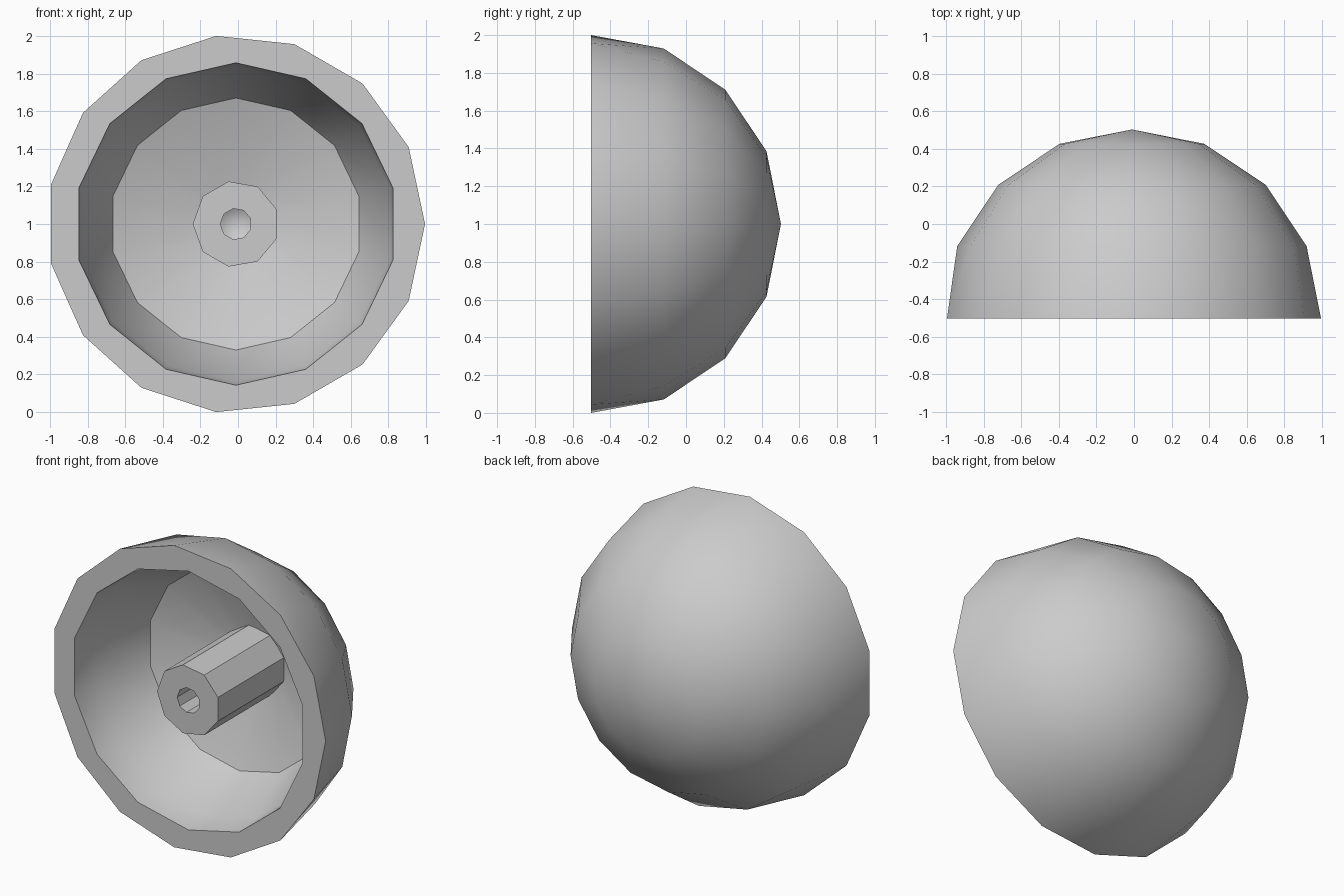
import bpy, bmesh
from math import sin, cos, pi, radians, atan2, tau

if "Cube" in bpy.data.objects:
    bpy.data.objects.remove(bpy.data.objects["Cube"], do_unlink=True)

CX, CZ = -0.011, 1.0       # axis of the dome, running along y
R_OUT, R_IN = 1.0055, 0.857
FRONT = -R_OUT / 2

grey = bpy.data.materials.new("grey")
grey.use_nodes = True
grey.diffuse_color = (0.6, 0.6, 0.6, 1)
grey.node_tree.nodes["Principled BSDF"].inputs["Base Color"].default_value = (0.6, 0.6, 0.6, 1)


def ring(bm, radius, depth, sides, phase=0.0):
    """Loop of vertices around the axis at a depth behind the front plane."""
    if radius == 0:
        return [(0.0, bm.verts.new((CX, FRONT + depth, CZ)))]
    angles = [phase + tau * i / sides for i in range(sides)]
    return [(a, bm.verts.new((CX + radius * cos(a), FRONT + depth, CZ + radius * sin(a))))
            for a in angles]


def stitch(bm, a, b):
    """Join two loops, whose side counts may differ."""
    if len(a) == 1:
        a, b = b, a
    n, m = len(a), len(b)
    if m == 1:
        for i in range(n):
            bm.faces.new((a[i][1], a[(i + 1) % n][1], b[0][1]))
        return
    if n == m:
        for i in range(n):
            j = (i + 1) % n
            bm.faces.new((a[i][1], a[j][1], b[j][1], b[i][1]))
        return
    # start the second loop at the vertex nearest in angle to the first
    gap = lambda t: (t - a[0][0] + pi) % tau - pi
    k = min(range(m), key=lambda q: abs(gap(b[q][0])))
    b = b[k:] + b[:k]
    off = gap(b[0][0])
    i = j = 0
    while i < n or j < m:
        if j == m or (i < n and (i + 0.5) / n < (j + 0.5) / m + off / tau):
            bm.faces.new((a[i][1], a[(i + 1) % n][1], b[j % m][1]))
            i += 1
        else:
            bm.faces.new((a[i % n][1], b[(j + 1) % m][1], b[j][1]))
            j += 1


def build(name, profile):
    """Turned part: profile rows are radius, depth, sides, phase."""
    bm = bmesh.new()
    loops = [ring(bm, *row) for row in profile]
    for a, b in zip(loops, loops[1:]):
        stitch(bm, a, b)
    bmesh.ops.recalc_face_normals(bm, faces=bm.faces)
    mesh = bpy.data.meshes.new(name)
    bm.to_mesh(mesh)
    bm.free()
    obj = bpy.data.objects.new(name, mesh)
    bpy.context.collection.objects.link(obj)
    mesh.materials.append(grey)
    bpy.ops.object.select_all(action="DESELECT")
    obj.select_set(True)
    bpy.context.view_layer.objects.active = obj
    bpy.ops.object.shade_smooth_by_angle(angle=radians(32))
    return obj


# Dome shell: outer skin from the pole, flat rim, then the hollow
outer = [(0, R_OUT, 1, 0)]
outer += [(R_OUT * cos(t), R_OUT * sin(t), 16, 0) for t in (pi * 3 / 8, pi / 4, pi / 8)]
outer += [(R_OUT, 0, 15, 0)]
inner = [(R_IN * cos(t), R_IN * sin(t), 14, pi / 2) for t in (0, pi / 14, pi * 3 / 14)]
inner += [(0.2, 0.7, 14, pi / 2), (0, 0.72, 1, 0)]
build("dome_shell", outer + inner)

# Central boss with a blind, cone-ended hole
build("centre_boss", [(0, 0.76, 1, 0), (0.23, 0.76, 9, pi), (0.23, 0, 9, pi),
                      (0.083, 0, 9, pi), (0.083, 0.45, 9, pi), (0, 0.5, 1, 0)])
